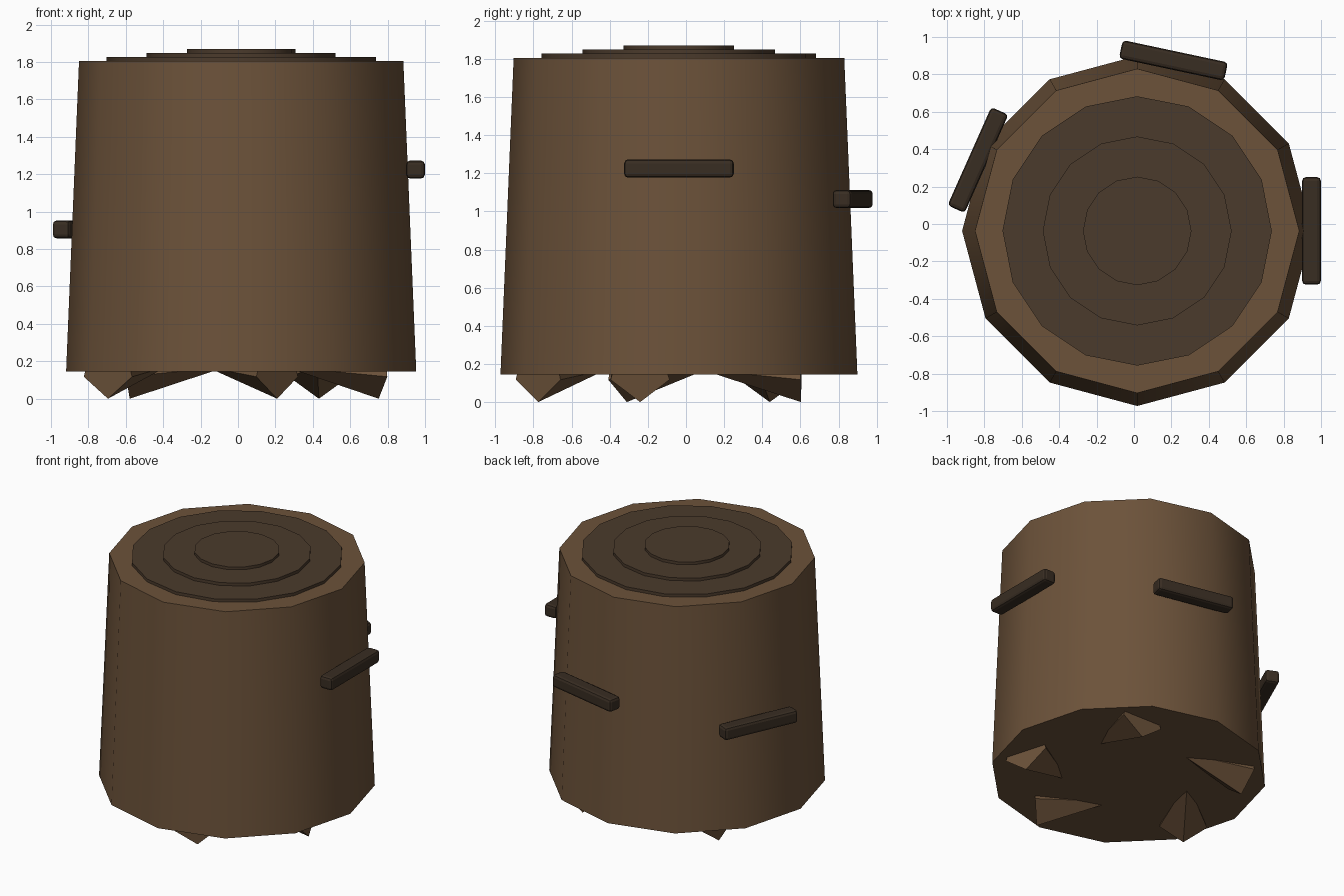
import bpy
from math import radians, cos, sin, pi
from mathutils import Matrix

if "Cube" in bpy.data.objects:
    bpy.data.objects.remove(bpy.data.objects["Cube"])

CX, CY = 0.017, -0.037   # trunk axis


def material(name, rgb):
    m = bpy.data.materials.new(name)
    m.diffuse_color = (*rgb, 1)
    m.use_nodes = True
    m.node_tree.nodes["Principled BSDF"].inputs["Base Color"].default_value = m.diffuse_color
    return m


bark = material("bark", (0.15, 0.085, 0.042))
ring_wood = material("ring_wood", (0.07, 0.043, 0.025))
dark_bark = material("dark_bark", (0.04, 0.026, 0.016))


def finish(name, mat, smooth=None):
    o = bpy.context.object
    o.name = name
    o.data.materials.append(mat)
    if smooth:
        bpy.ops.object.shade_smooth_by_angle(angle=radians(smooth))
    return o


def cone(name, sides, r1, r2, z0, z1, mat, smooth):
    bpy.ops.mesh.primitive_cone_add(vertices=sides, radius1=r1, radius2=r2, depth=z1 - z0,
                                    location=(CX, CY, (z0 + z1) / 2))
    return finish(name, mat, smooth)


# Tapered twelve-sided trunk
cone("trunk", 12, 0.936, 0.867, 0.145, 1.805, bark, 40)

# Stepped growth rings on the cut top
for i, (r, z0, z1) in enumerate([(0.72, 1.80, 1.827), (0.505, 1.825, 1.849), (0.29, 1.847, 1.87)]):
    cone(f"growth_ring_{i + 1}", 16, r, r, z0, z1, ring_wood, 40)

# Rounded bark strips lying tangent to the trunk
for i in range(3):
    a = radians(78 * i)
    bpy.ops.mesh.primitive_cube_add(size=1, location=(CX + 0.932 * cos(a), CY + 0.932 * sin(a),
                                                      1.225 - 0.16 * i))
    o = finish(f"bark_strip_{i + 1}", dark_bark)
    o.data.transform(Matrix.Diagonal((0.1, 0.575, 0.095, 1)))
    o.rotation_euler.z = a
    b = o.modifiers.new("bevel", 'BEVEL')
    b.width = 0.02
    b.segments = 2

# Five-sided root spikes lying flat, wide end outward, one corner on the ground
R, L = 0.17, 0.52
for i, a in enumerate((57, 141.4, 201, 284.6, 344.5)):
    tip, d = radians(a), radians(a + 32)
    bpy.ops.mesh.primitive_cone_add(vertices=5, radius1=R, radius2=0, depth=L)
    o = finish(f"root_{i + 1}", bark)
    # wide end to local +x with a corner pointing straight down
    o.data.transform(Matrix.Rotation(-pi / 2, 4, 'Y'))
    low = min(o.data.vertices, key=lambda v: v.co.z)
    best = max((k for k in range(20)), key=lambda k: max(
        -(Matrix.Rotation(k * pi / 10, 3, 'X') @ v.co).z for v in o.data.vertices))
    o.data.transform(Matrix.Rotation(best * pi / 10, 4, 'X'))
    o.rotation_euler.z = d
    o.location = (CX + 0.763 * cos(tip) - L / 2 * cos(d),
                  CY + 0.763 * sin(tip) - L / 2 * sin(d), R)
